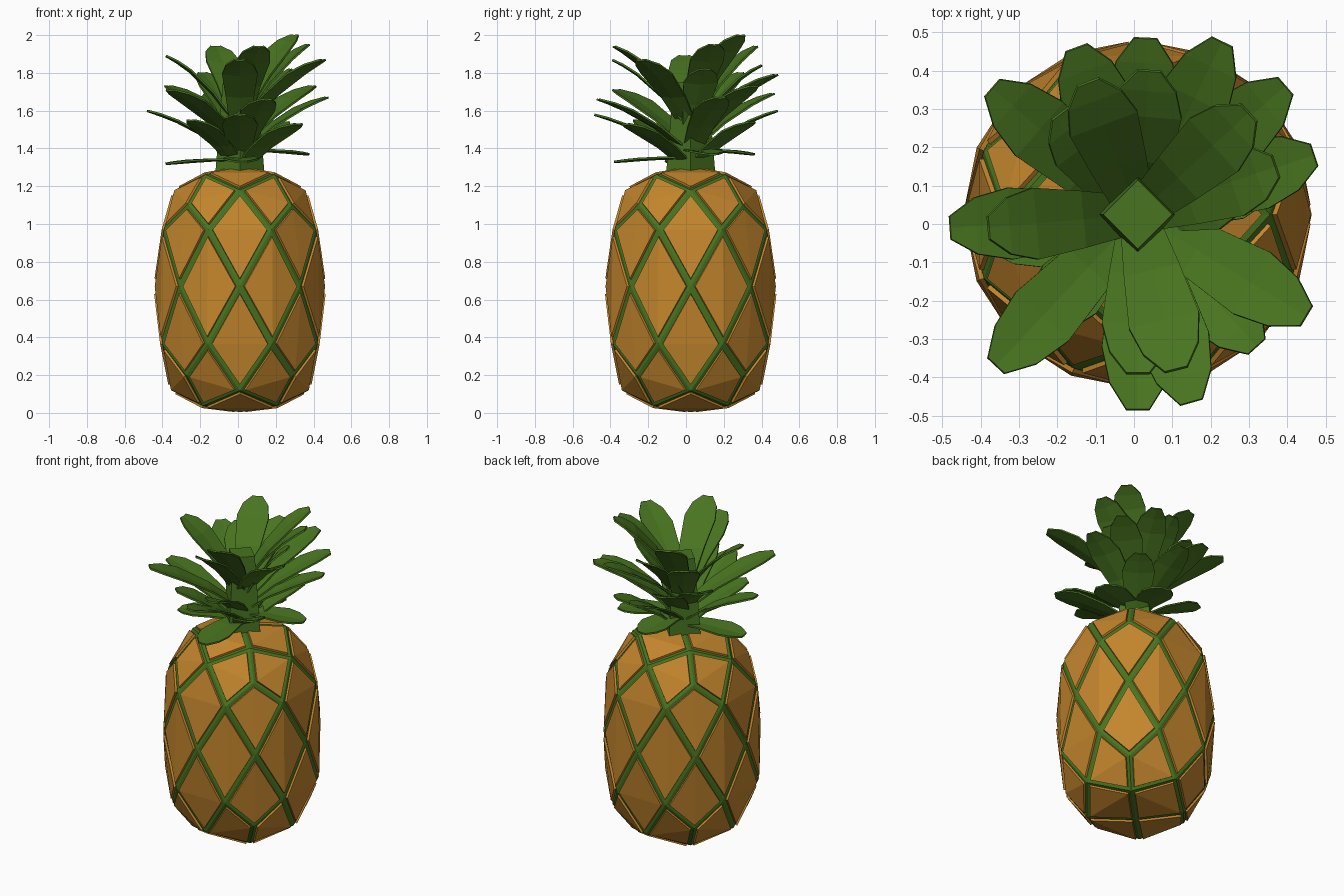
import bpy, bmesh, math
from mathutils import Vector

if "Cube" in bpy.data.objects:
    bpy.data.objects.remove(bpy.data.objects["Cube"])

CX, CY = 0.01, 0.025


def material(name, rgb):
    m = bpy.data.materials.new(name)
    m.diffuse_color = (*rgb, 1)
    m.use_nodes = True
    m.node_tree.nodes["Principled BSDF"].inputs["Base Color"].default_value = m.diffuse_color
    return m


rind_orange = material("rind orange", (0.55, 0.238, 0.026))
leaf_green = material("leaf green", (0.065, 0.175, 0.014))


def make_object(name, bm, mats):
    bmesh.ops.recalc_face_normals(bm, faces=bm.faces)
    mesh = bpy.data.meshes.new(name)
    bm.to_mesh(mesh)
    bm.free()
    for m in mats:
        mesh.materials.append(m)
    ob = bpy.data.objects.new(name, mesh)
    bpy.context.collection.objects.link(ob)
    return ob


# Fruit body: diamond net of a 4x4 cube grid, rounded by (radius, height) per point kind
SHAPE = {(0, 0, -2): (0, .008), (1, 1, -2): (.278, .037), (0, 2, -2): (.362, .118),
         (2, 2, -2): (.40, .20), (1, 2, -1): (.444, .365), (0, 2, 0): (.448, .67),
         (2, 2, 0): (.45, .67), (1, 2, 1): (.435, .97), (2, 2, 2): (.385, 1.10),
         (0, 2, 2): (.345, 1.18), (1, 1, 2): (.257, 1.262), (0, 0, 2): (0, 1.298)}


def place(p):
    x, y, z = p
    a, b = sorted((abs(x), abs(y)))
    r, h = SHAPE[(a, b, z)]
    ang = round(math.atan2(y, x) / (math.pi / 8)) * math.pi / 8
    return Vector((CX + r * math.cos(ang), CY + r * math.sin(ang), h))


R = range(-2, 3)
surface = [(x, y, z) for x in R for y in R for z in R if max(abs(x), abs(y), abs(z)) == 2]
bm = bmesh.new()
verts = {p: bm.verts.new(place(p)) for p in surface if sum(p) % 2 == 0}
for p in surface:
    if sum(p) % 2 == 0:
        continue
    ring = []
    for axis in range(3):
        for step in (-1, 1):
            q = list(p)
            q[axis] += step
            if tuple(q) in verts:
                ring.append(tuple(q))
    n = Vector(p).normalized()
    u = n.orthogonal().normalized()
    v = n.cross(u)
    ring.sort(key=lambda q: math.atan2(Vector(q).dot(v), Vector(q).dot(u)))
    bm.faces.new([verts[q] for q in ring])
bmesh.ops.recalc_face_normals(bm, faces=bm.faces)

# Green grooves around raised orange panels
panels = list(bm.faces)
grooves = bmesh.ops.inset_individual(bm, faces=panels, thickness=0.018, use_even_offset=True)["faces"]
for f in grooves:
    f.material_index = 1
for f in panels:
    f.material_index = 0
walls = bmesh.ops.inset_individual(bm, faces=panels, thickness=0.001, depth=0.012,
                                   use_even_offset=True)["faces"]
for f in walls:
    f.material_index = 0
# Crease each panel along its outward-bulging diagonal
for f in panels:
    f.normal_update()
    a, b, c, d = f.verts
    if (a.co + c.co - b.co - d.co).dot(f.normal) > 0:
        bmesh.utils.face_split(f, a, c)
    else:
        bmesh.utils.face_split(f, b, d)
make_object("fruit_body", bm, [rind_orange, leaf_green])

# Crown stem
bm = bmesh.new()
bmesh.ops.create_cone(bm, cap_ends=True, segments=4, radius1=0.13, radius2=0.09, depth=0.48)
bmesh.ops.translate(bm, verts=bm.verts, vec=(CX, CY, 1.51))
make_object("crown_stem", bm, [leaf_green])

# Crown leaves: tip positions, lowest whorl first
TIPS = [(-.38, -.04, 1.32), (.37, .14, 1.37), (.02, -.38, 1.33), (.06, .36, 1.37),
        (-.48, -.01, 1.60), (.01, -.485, 1.58), (.03, .485, 1.60), (.32, -.32, 1.53),
        (.25, .35, 1.54), (.47, .18, 1.67), (.15, -.465, 1.66), (-.36, -.37, 1.71),
        (-.38, -.01, 1.89), (.04, .40, 1.84), (-.15, .46, 1.69), (.23, .475, 1.79),
        (.45, -.24, 1.87), (.01, -.39, 1.87), (-.37, .355, 1.73), (-.12, .37, 1.94),
        (.11, -.38, 1.94), (.37, .15, 1.95), (.395, .36, 1.73), (.30, .29, 2.0),
        (-.19, .29, 1.80), (-.25, -.26, 1.55), (.28, .10, 1.82)]
WIDTHS = [(0, .055), (.3, .075), (.65, .094), (.85, .074), (1, .03)]


def leaf(i, tip):
    tip = Vector(tip)
    out = Vector((tip.x - CX, tip.y - CY, 0))
    side = Vector((-out.y, out.x, 0)).normalized()
    low = tip.z < 1.45
    rise = -0.02 if low else 0.2 + 0.35 * (tip.z - 1.5)
    root = Vector((CX, CY, tip.z - rise)) + out.normalized() * 0.04
    mid = (root + tip) / 2
    mid.z = tip.z + 0.03 if low else root.z + rise * 0.78
    bm = bmesh.new()
    rows = []
    for t, w in WIDTHS:
        c = root * (1 - t) ** 2 + mid * 2 * t * (1 - t) + tip * t * t
        dip = Vector((0, 0, -0.1 * w))
        rows.append([bm.verts.new(c - side * w), bm.verts.new(c + dip), bm.verts.new(c + side * w)])
    for a, b in zip(rows, rows[1:]):
        for k in range(2):
            bm.faces.new((a[k], b[k], b[k + 1], a[k + 1]))
    ob = make_object(f"crown_leaf_{i + 1}", bm, [leaf_green])
    s = ob.modifiers.new("thickness", 'SOLIDIFY')
    s.thickness = 0.01
    s.offset = 0


for i, tip in enumerate(TIPS):
    leaf(i, tip)
